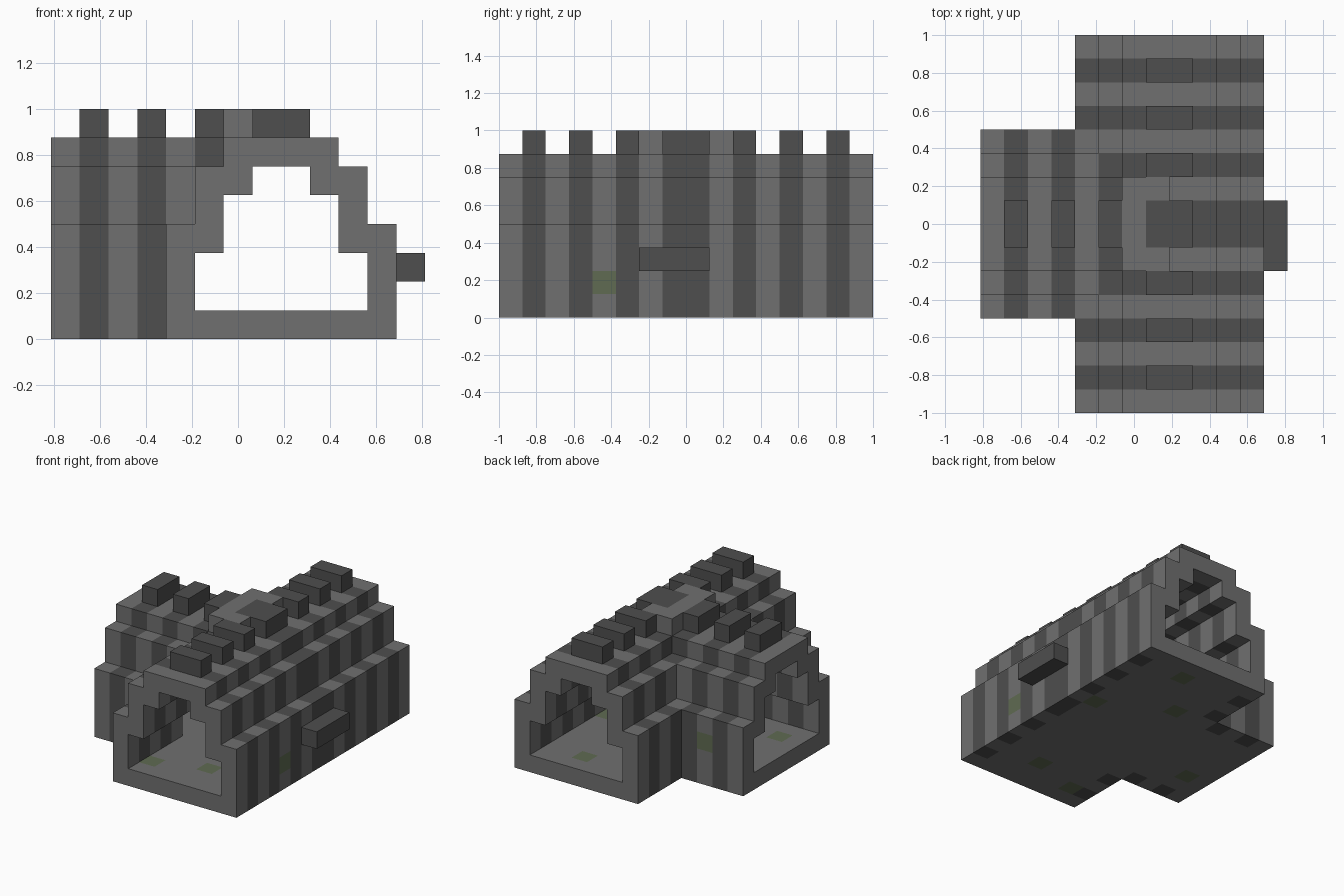
import bpy
import bmesh
from mathutils import Vector

if "Cube" in bpy.data.objects:
    bpy.data.objects.remove(bpy.data.objects["Cube"], do_unlink=True)

UNIT = 0.125                       # edge of one block
CENTRE = 0.1875                    # x of the main tunnel's axis
OUTER = [4, 4, 4, 4, 3, 3, 2]      # half widths of the stepped vault, by layer
INNER = [0, 3, 3, 2, 2, 1, 0]      # half widths of the passage


def make_material(name, rgb):
    mat = bpy.data.materials.new(name)
    mat.use_nodes = True
    mat.diffuse_color = (*rgb, 1)
    mat.node_tree.nodes["Principled BSDF"].inputs["Base Color"].default_value = (*rgb, 1)
    return mat


MATERIALS = [make_material("light_stone", (0.162, 0.162, 0.162)),
             make_material("dark_stone", (0.077, 0.077, 0.077)),
             make_material("mossy_stone", (0.115, 0.147, 0.084))]
LIGHT, DARK, MOSS = range(3)

# Single mossy blocks in the floor and walls
MOSSY = {(-3, -7, 0), (0, -6, 0), (2, 1, 0), (-7, -2, 0), (0, 6, 0), (-2, 3, 0),
         (3, -4, 1), (-6, 3, 2)}


def ring(u, v):
    """Courses run across both tunnels and turn the corner where they meet."""
    return int(max(abs(v + 0.5), -u - 0.5))


def inside(u, v, half):
    """Main tunnel along y, joined by a side tunnel towards -x."""
    main = abs(u + 0.5) < half
    side = u < 0 and abs(v + 0.5) < half
    return main or side


def on_roof(u, v):
    dv = abs(v + 0.5)
    main_block = u in (-1, 0) and int(dv) % 2 == 0
    side_block = dv < 1 and u in (-7, -5, -3)
    hub = u in (-2, -1) and dv < 2
    return main_block or side_block or hub


# Sort the blocks into parts
parts = {"floor": set(), "vaulted_walls": set(), "roof_blocks": set(), "wall_ledge": set()}
for u in range(-8, 4):
    for v in range(-8, 8):
        for k in range(7):
            if inside(u, v, OUTER[k]) and not inside(u, v, INNER[k]):
                parts["vaulted_walls" if k else "floor"].add((u, v, k))
        if on_roof(u, v):
            parts["roof_blocks"].add((u, v, 7))
parts["wall_ledge"] = {(4, v, 2) for v in range(-2, 1)}
solid = set().union(*parts.values())

DIRECTIONS = [Vector(d) for d in ((1, 0, 0), (-1, 0, 0), (0, 1, 0),
                                  (0, -1, 0), (0, 0, 1), (0, 0, -1))]


def block_colour(cell):
    u, v, k = cell
    if cell in MOSSY:
        return MOSS
    if u == 4:
        return DARK
    edge = any((u + a, v + b, 0) not in parts["floor"]
               for a, b in ((1, 0), (-1, 0), (0, 1), (0, -1)))
    if k == 0 and not edge:
        return LIGHT
    return DARK if ring(u, v) % 2 == 0 else LIGHT


def build(name, cells):
    """Mesh the exposed sides of a set of blocks."""
    bm = bmesh.new()
    for cell in sorted(cells):
        middle = Vector(cell) + Vector((0.5, 0.5, 0.5))
        for n in DIRECTIONS:
            if tuple(int(c + d) for c, d in zip(cell, n)) in solid:
                continue
            s = Vector((n.y, n.z, n.x))
            t = n.cross(s)
            corners = [middle + (n + a * s + b * t) / 2
                       for a, b in ((1, 1), (-1, 1), (-1, -1), (1, -1))]
            face = bm.faces.new([bm.verts.new(p * UNIT + Vector((CENTRE, 0, 0)))
                                 for p in corners])
            face.material_index = block_colour(cell)
    bmesh.ops.remove_doubles(bm, verts=bm.verts, dist=0.001)
    mesh = bpy.data.meshes.new(name)
    bm.to_mesh(mesh)
    bm.free()
    for mat in MATERIALS:
        mesh.materials.append(mat)
    obj = bpy.data.objects.new(name, mesh)
    bpy.context.collection.objects.link(obj)


for part, cells in parts.items():
    build(part, cells)
